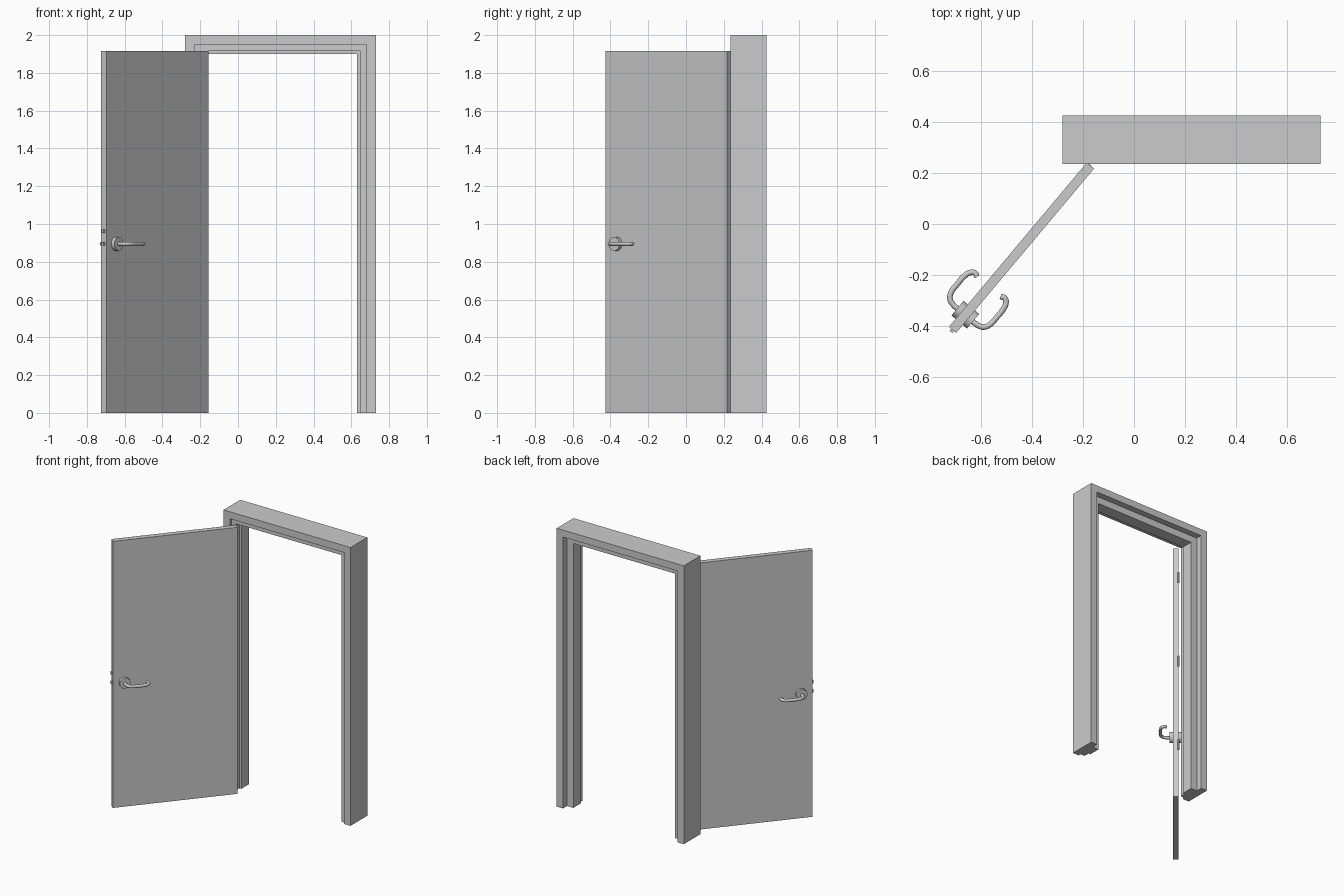
import bpy, bmesh, math
from mathutils import Matrix, Vector

if "Cube" in bpy.data.objects:
    bpy.data.objects.remove(bpy.data.objects["Cube"])

# Door leaf frame: local x runs from hinge to free edge, local y through the thickness
HINGE = Vector((-0.185, 0.2405, 0))
M = Matrix.Translation(HINGE) @ Matrix.Rotation(math.radians(230), 4, 'Z')
L, T, H = 0.84, 0.037, 1.915


def link(name, bm, matrix=None, smooth=False):
    bmesh.ops.recalc_face_normals(bm, faces=bm.faces)
    me = bpy.data.meshes.new(name)
    bm.to_mesh(me)
    bm.free()
    ob = bpy.data.objects.new(name, me)
    bpy.context.collection.objects.link(ob)
    if matrix:
        ob.matrix_world = matrix
    if smooth:
        shade(ob)
    return ob


def shade(ob):
    bpy.ops.object.select_all(action='DESELECT')
    ob.select_set(True)
    bpy.context.view_layer.objects.active = ob
    bpy.ops.object.shade_smooth_by_angle(angle=math.radians(40))


def box(name, lo, hi, matrix):
    lo, hi = Vector(lo), Vector(hi)
    bm = bmesh.new()
    size = Matrix.Diagonal((*(hi - lo), 1))
    bmesh.ops.create_cube(bm, size=1, matrix=Matrix.Translation((lo + hi) / 2) @ size)
    return link(name, bm, matrix)


def cylinder(name, r, depth, local, matrix, segs=32):
    bm = bmesh.new()
    bmesh.ops.create_cone(bm, cap_ends=True, segments=segs, radius1=r, radius2=r,
                          depth=depth, matrix=local)
    return link(name, bm, matrix, True)


# Door frame: rebated profile (inset, depth) swept with mitred corners up, across and down
profile = [(0, 0), (0.05, 0), (0.05, 0.02), (0.085, 0.02), (0.085, 0.06), (0.10, 0.06),
           (0.10, 0.145), (0.05, 0.145), (0.05, 0.19), (0, 0.19)]
x0, x1, y0, top = -0.28, 0.73, 0.235, 2.0
bm = bmesh.new()
rings = [[bm.verts.new((x0 + u if left else x1 - u, y0 + v, top - u if up else 0))
          for u, v in profile]
         for left, up in ((1, 0), (1, 1), (0, 1), (0, 0))]
n = len(profile)
for a, b in zip(rings, rings[1:]):
    for i in range(n):
        j = (i + 1) % n
        bm.faces.new((a[i], a[j], b[j], b[i]))
bm.faces.new(rings[0])
bm.faces.new(rings[-1])
link("door_frame", bm)

# Door leaf
box("door_leaf", (0, 0, 0), (L, T, H), M)

# Hinges: plate on the edge plus knuckle at the pivot corner
for i, z in enumerate((0.40, 1.045, 1.69)):
    box(f"hinge_plate_{i}", (-0.002, 0.0, z - 0.04), (0.001, 0.025, z + 0.04), M)
    cylinder(f"hinge_knuckle_{i}", 0.006, 0.08,
             Matrix.Translation((-0.003, -0.002, z)), M, 16)

# Latch and bolt on the free edge
box("latch", (L - 0.01, T / 2 - 0.007, 0.885), (L + 0.010, T / 2 + 0.007, 0.905), M)
box("bolt", (L - 0.01, T / 2 - 0.007, 0.953), (L + 0.010, T / 2 + 0.007, 0.972), M)

# Lever handles and round roses on both faces
path = [(0, 0.015), (0, 0.065), (0.010, 0.087), (0.033, 0.099), (0.072, 0.101),
        (0.112, 0.100), (0.138, 0.092), (0.149, 0.076), (0.143, 0.060)]
hx, hz = 0.762, 0.895
for side, s in (("front", 1), ("back", -1)):
    rose = Matrix.Translation((hx, T / 2 + s * 0.028, hz)) @ Matrix.Rotation(math.pi / 2, 4, 'X')
    cylinder(f"handle_rose_{side}", 0.037, 0.024, rose, M, 40)

    cu = bpy.data.curves.new(f"handle_lever_{side}", 'CURVE')
    cu.dimensions = '3D'
    cu.bevel_depth = 0.011
    cu.bevel_resolution = 4
    cu.use_fill_caps = True
    sp = cu.splines.new('BEZIER')
    sp.resolution_u = 6
    sp.bezier_points.add(len(path) - 1)
    for p, (a, v) in zip(sp.bezier_points, path):
        p.co = (hx - a, T / 2 + s * v, hz)
        p.handle_left_type = p.handle_right_type = 'AUTO'
    ob = bpy.data.objects.new(f"handle_lever_{side}", cu)
    bpy.context.collection.objects.link(ob)
    ob.matrix_world = M
    bpy.ops.object.select_all(action='DESELECT')
    ob.select_set(True)
    bpy.context.view_layer.objects.active = ob
    bpy.ops.object.convert(target='MESH')
    shade(bpy.context.view_layer.objects.active)
